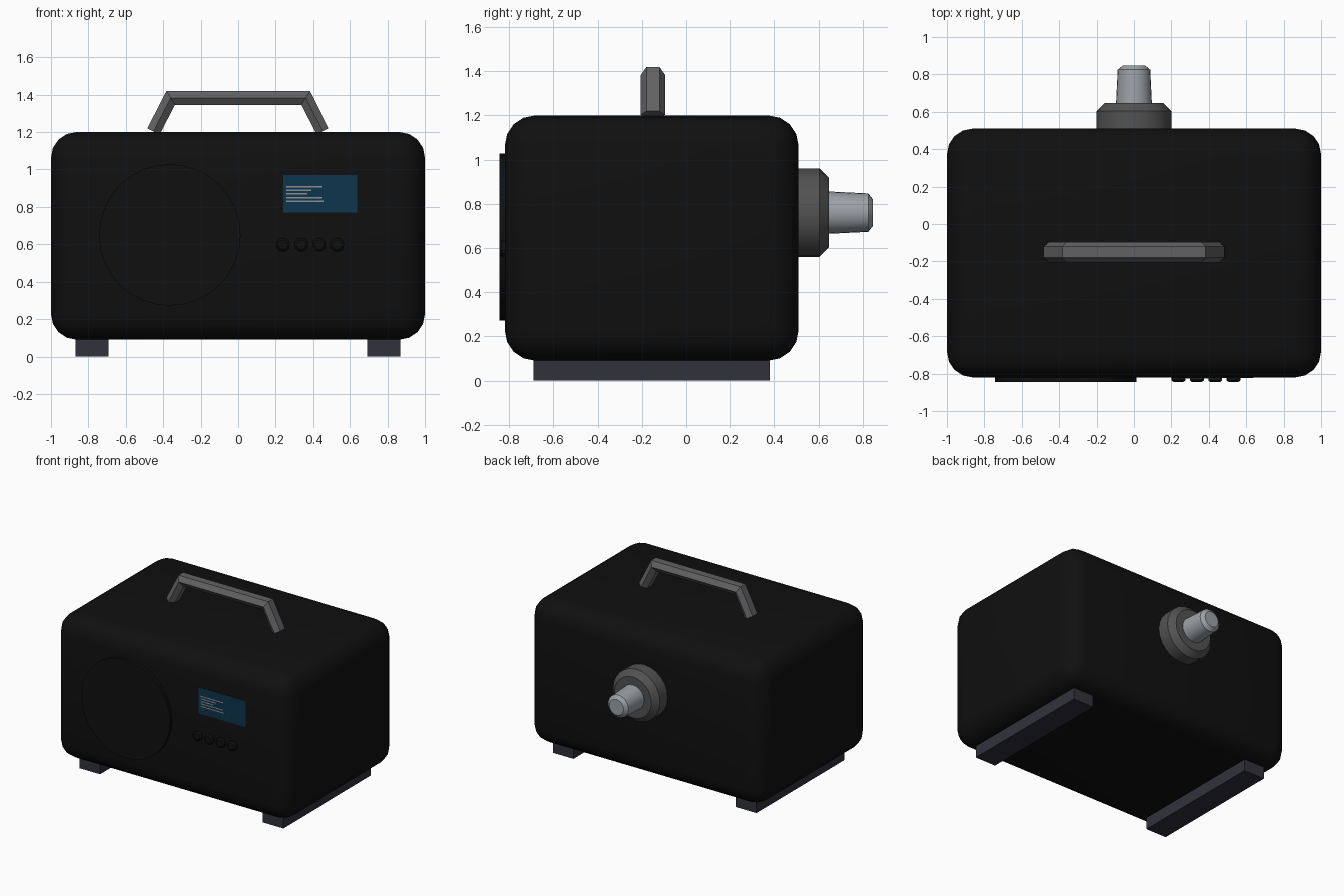
import bpy, bmesh, math
from mathutils import Vector

if "Cube" in bpy.data.objects:
    bpy.data.objects.remove(bpy.data.objects["Cube"])


def mat(name, r, g, b):
    m = bpy.data.materials.new(name)
    m.diffuse_color = (r, g, b, 1)
    m.use_nodes = True
    m.node_tree.nodes["Principled BSDF"].inputs["Base Color"].default_value = m.diffuse_color
    return m


BLACK = mat("black casing", 0.005, 0.005, 0.005)
HANDLE = mat("handle grey", 0.12, 0.12, 0.125)
COLLAR = mat("collar grey", 0.085, 0.085, 0.085)
STEEL = mat("steel", 0.33, 0.36, 0.39)
FOOT = mat("foot slate", 0.031, 0.031, 0.044)
BLUE = mat("screen blue", 0.004, 0.036, 0.075)
PALE = mat("screen lines", 0.27, 0.28, 0.30)


def finish(name, bm, m, smooth=None):
    bmesh.ops.recalc_face_normals(bm, faces=bm.faces)
    me = bpy.data.meshes.new(name)
    bm.to_mesh(me)
    bm.free()
    ob = bpy.data.objects.new(name, me)
    bpy.context.collection.objects.link(ob)
    me.materials.append(m)
    if smooth:
        bpy.ops.object.select_all(action='DESELECT')
        ob.select_set(True)
        bpy.context.view_layer.objects.active = ob
        bpy.ops.object.shade_smooth_by_angle(angle=math.radians(smooth))
    return ob


def box(name, lo, hi, m, bevel=0, segs=4):
    bm = bmesh.new()
    bmesh.ops.create_cube(bm, size=1)
    for v in bm.verts:
        v.co = Vector([(a + b) / 2 + c * (b - a) for a, b, c in zip(lo, hi, v.co)])
    if bevel:
        bmesh.ops.bevel(bm, geom=bm.edges[:], offset=bevel, segments=segs,
                        profile=0.5, affect='EDGES')
    return finish(name, bm, m, 40 if bevel else None)


def lathe_y(name, cx, cz, profile, m, sides, smooth=30):
    """Capped turned part along y, profile = (y, radius) pairs."""
    bm = bmesh.new()
    rings = []
    for y, r in profile:
        rings.append([bm.verts.new((cx + r * math.cos(2 * math.pi * i / sides), y,
                                    cz + r * math.sin(2 * math.pi * i / sides)))
                      for i in range(sides)])
    for a, b in zip(rings, rings[1:]):
        for i in range(sides):
            j = (i + 1) % sides
            bm.faces.new((a[i], a[j], b[j], b[i]))
    bm.faces.new(rings[0])
    bm.faces.new(rings[-1])
    return finish(name, bm, m, smooth)


# Casing
box("casing", (-1, -0.82, 0.09), (1, 0.51, 1.20), BLACK, bevel=0.137)

# Runner feet
for side, s in (("left", -1), ("right", 1)):
    box(side + "_foot", (s * 0.78 - 0.088, -0.69, 0), (s * 0.78 + 0.088, 0.38, 0.12), FOOT)

# Round front cover
lathe_y("front_cover", -0.365, 0.65, [(-0.80, 0.378), (-0.845, 0.378)], BLACK, 32)

# Push buttons
for i in range(4):
    lathe_y(f"button_{i + 1}", 0.238 + i * 0.098, 0.598,
            [(-0.80, 0.037), (-0.836, 0.037), (-0.845, 0.026)], BLACK, 12)

# Screen with plain readout stripes
box("screen", (0.24, -0.824, 0.77), (0.64, -0.816, 0.97), BLUE)
for i, (z, x1) in enumerate([(0.907, 0.45), (0.888, 0.39), (0.869, 0.37),
                             (0.850, 0.45), (0.829, 0.46)]):
    box(f"readout_stripe_{i + 1}", (0.257, -0.8255, z - 0.004),
        (x1, -0.820, z + 0.004), PALE)

# Carrying handle: hexagonal section swept along a bent path
path = [Vector((x, 0, z)) for x, z in
        ((-0.452, 1.203), (-0.36, 1.383), (0.36, 1.383), (0.452, 1.203))]
section = [(-0.055, 0), (-0.029, 0.037), (0.029, 0.037),
           (0.055, 0), (0.029, -0.037), (-0.029, -0.037)]
bm = bmesh.new()
rings = []
for i, p in enumerate(path):
    a = (p - path[i - 1]).normalized() if i else None
    b = (path[i + 1] - p).normalized() if i < 3 else None
    t = ((a or b) + (b or a)).normalized()
    n = Vector((-t.z, 0, t.x))
    miter = 1 / t.dot(a or b)
    rings.append([bm.verts.new(p + n * h * miter + Vector((0, -0.15 + w, 0)))
                  for w, h in section])
for a, b in zip(rings, rings[1:]):
    for i in range(6):
        j = (i + 1) % 6
        bm.faces.new((a[i], a[j], b[j], b[i]))
bm.faces.new(rings[0])
bm.faces.new(rings[-1])
finish("carrying_handle", bm, HANDLE)

# Rear connector: collar and tapered stem
lathe_y("rear_collar", 0, 0.76, [(0.48, 0.2), (0.604, 0.2), (0.647, 0.157)], COLLAR, 24)
lathe_y("rear_stem", 0, 0.76, [(0.62, 0.097), (0.825, 0.087), (0.847, 0.06)], STEEL, 24)
